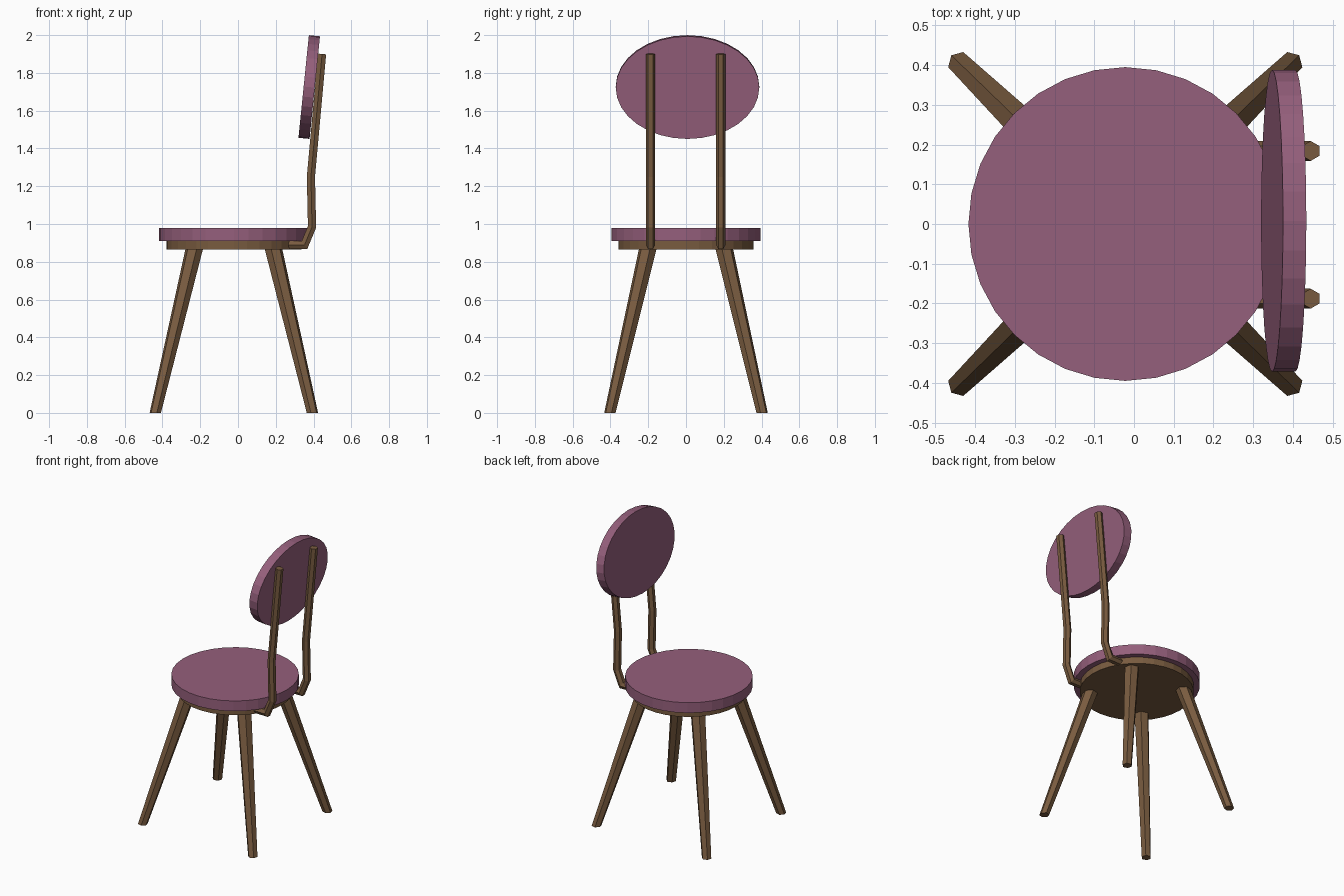
import bpy, bmesh
from math import sin, cos, pi, radians
from mathutils import Vector, Matrix

if "Cube" in bpy.data.objects:
    bpy.data.objects.remove(bpy.data.objects["Cube"])


def material(name, rgb):
    m = bpy.data.materials.new(name)
    m.diffuse_color = (*rgb, 1)
    m.use_nodes = True
    m.node_tree.nodes["Principled BSDF"].inputs["Base Color"].default_value = m.diffuse_color
    return m


WOOD = material("wood", (0.19, 0.105, 0.05))
FABRIC = material("fabric", (0.30, 0.115, 0.20))


def finish(name, bm, mat):
    bmesh.ops.recalc_face_normals(bm, faces=bm.faces)
    me = bpy.data.meshes.new(name)
    bm.to_mesh(me)
    bm.free()
    me.materials.append(mat)
    ob = bpy.data.objects.new(name, me)
    bpy.context.collection.objects.link(ob)
    return ob


def disc(name, matrix, radius, depth, mat):
    bm = bmesh.new()
    bmesh.ops.create_cone(bm, cap_ends=True, segments=32, radius1=radius,
                          radius2=radius, depth=depth, matrix=matrix)
    return finish(name, bm, mat)


def loft(name, rings, mat):
    """Skin a list of equal-sized rings and cap both ends."""
    bm = bmesh.new()
    loops = [[bm.verts.new(p) for p in ring] for ring in rings]
    for a, b in zip(loops, loops[1:]):
        n = len(a)
        for i in range(n):
            j = (i + 1) % n
            bm.faces.new((a[i], a[j], b[j], b[i]))
    bm.faces.new(loops[0])
    bm.faces.new(loops[-1])
    return finish(name, bm, mat)


def hexagon(centre, u, v, radius):
    return [centre + radius * (cos(k * pi / 3) * u + sin(k * pi / 3) * v)
            for k in range(6)]


CX = -0.022  # seat centre along x

# Seat cushion and wooden base
disc("seat_cushion", Matrix.Translation((CX, 0, 0.945)), 0.395, 0.07, FABRIC)
disc("seat_base", Matrix.Translation((CX, 0, 0.8875)), 0.357, 0.045, WOOD)

# Four splayed hexagonal legs, one corner pointing outwards
for sx, xname in ((-1, "left"), (1, "right")):
    for sy, yname in ((-1, "front"), (1, "back")):
        u = Vector((sx, sy, 0)).normalized()
        v = Vector((-u.y, u.x, 0))
        foot = Vector((CX + sx * 0.416, sy * 0.403, 0))
        top = Vector((CX + sx * 0.21, sy * 0.203, 0.867))
        loft(f"{yname}_{xname}_leg",
             [hexagon(foot, u, v, 0.031), hexagon(top, u, v, 0.048)], WOOD)

# Two bent back posts
path = [Vector(p) for p in ((0.268, 0, 0.89), (0.352, 0, 0.889), (0.392, 0, 0.985),
                            (0.386, 0, 1.25), (0.445, 0, 1.9))]
for y, side in ((0.184, "back"), (-0.188, "front")):
    rings = []
    for i, p in enumerate(path):
        d0 = (path[max(i, 1)] - path[max(i, 1) - 1]).normalized()
        k = min(i, len(path) - 2)
        d1 = (path[k + 1] - path[k]).normalized()
        t = (d0 + d1).normalized()
        n = Vector((t.z, 0, -t.x)) / t.dot(d0)  # mitred joint
        rings.append(hexagon(p + Vector((0, y, 0)), Vector((0, 1, 0)), n, 0.025))
    loft(f"{side}_post", rings, WOOD)

# Oval backrest pad, leaning back
pad = (Matrix.Translation((0.377, 0.008, 1.725)) @ Matrix.Rotation(radians(5.8), 4, 'Y')
       @ Matrix.Diagonal((1, 0.38, 0.273, 1)) @ Matrix.Rotation(pi / 2, 4, 'Y'))
disc("backrest_pad", pad, 1, 0.059, FABRIC)
